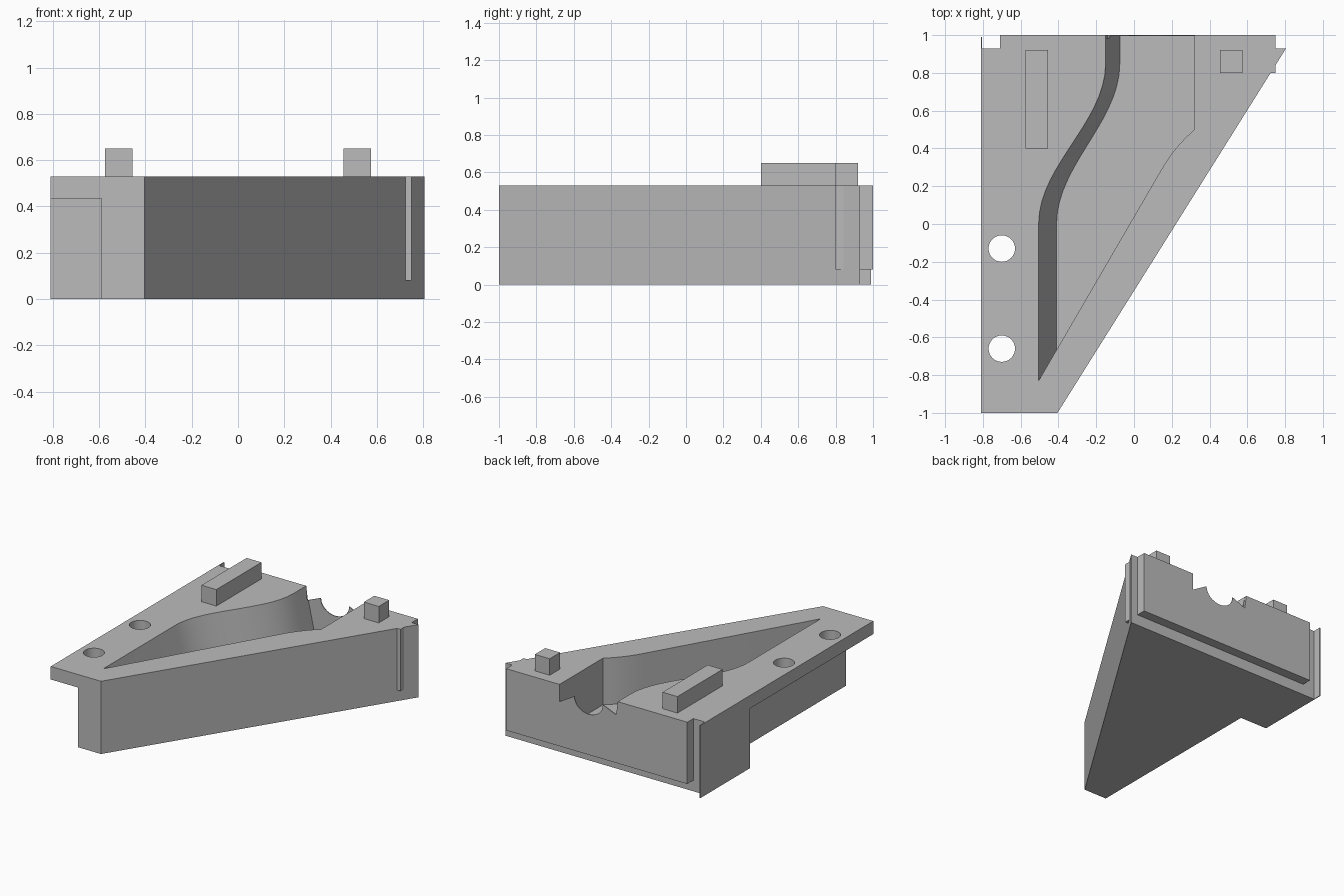
import bpy, bmesh, math
from mathutils import Vector
from mathutils.geometry import interpolate_bezier

if "Cube" in bpy.data.objects:
    bpy.data.objects.remove(bpy.data.objects["Cube"], do_unlink=True)

grey = bpy.data.materials.new("light_grey")
grey.use_nodes = True
grey.diffuse_color = (0.5, 0.5, 0.5, 1)
grey.node_tree.nodes["Principled BSDF"].inputs["Base Color"].default_value = (0.5, 0.5, 0.5, 1)

TOP = 0.53


def loft(name, rings):
    """Solid skinned through rings of equal point count, capped at both ends."""
    bm = bmesh.new()
    loops = [[bm.verts.new(p) for p in ring] for ring in rings]
    bm.faces.new(loops[0])
    bm.faces.new(loops[-1])
    n = len(loops[0])
    for a, b in zip(loops, loops[1:]):
        for i in range(n):
            j = (i + 1) % n
            bm.faces.new((a[i], a[j], b[j], b[i]))
    bmesh.ops.recalc_face_normals(bm, faces=bm.faces)
    mesh = bpy.data.meshes.new(name)
    bm.to_mesh(mesh)
    bm.free()
    mesh.materials.append(grey)
    obj = bpy.data.objects.new(name, mesh)
    bpy.context.collection.objects.link(obj)
    return obj


def prism(name, outline, z0, z1):
    return loft(name, [[(x, y, z) for x, y in outline] for z in (z0, z1)])


def box(name, x0, x1, y0, y1, z0, z1):
    return prism(name, [(x0, y0), (x1, y0), (x1, y1), (x0, y1)], z0, z1)


def combine(target, tool, operation):
    bpy.context.view_layer.objects.active = target
    mod = target.modifiers.new("combine", 'BOOLEAN')
    mod.operation, mod.solver, mod.object = operation, 'EXACT', tool
    bpy.ops.object.modifier_apply(modifier=mod.name)
    bpy.data.objects.remove(tool, do_unlink=True)


def bezier(a, b, c, d, count):
    pts = interpolate_bezier(*[Vector((*p, 0)) for p in (a, b, c, d)], count)
    return [(p.x, p.y) for p in pts]


# Wedge-shaped body with a raised tongue on the back
body = prism("body", [(-0.81, -1), (-0.405, -1), (0.805, 0.93), (-0.81, 0.93)], 0, TOP)
combine(body, box("tongue", -0.71, 0.75, 0.8, 1, 0.08, TOP), 'UNION')

# Recess under the side flange
combine(body, box("flange_recess", -1, -0.59, -1.1, 0.42, -0.1, 0.435), 'DIFFERENCE')

# Flange screw holes
for y in (-0.13, -0.66):
    ring = [(-0.7 + 0.07 * math.cos(a), y + 0.07 * math.sin(a))
            for a in (math.tau * i / 32 for i in range(32))]
    combine(body, prism("screw_hole", ring, 0.3, 0.7), 'DIFFERENCE')

# Curved channel: sloping S-shaped wall on one side, upright wall on the other
BACK = 0.994


def channel_ring(z, tip, x0, x1):
    curve = bezier((x0, 0), (x0, 0.31), (x1, 0.54), (x1, 0.85), 16)
    far = [(0.32, BACK)] + bezier((0.32, 0.5), (0.25, 0.44), (0.19, 0.37), (0.14, 0.28), 6)
    return [(x, y, z) for x, y in [tip] + curve + [(x1, BACK)] + far]


upper = (-0.505, -0.83), -0.505, -0.15
lower = (-0.41, -0.667), -0.41, -0.075
channel = loft("channel", [channel_ring(0.19, *lower),
                           channel_ring(TOP, *upper),
                           channel_ring(0.7, *upper)])
combine(body, channel, 'DIFFERENCE')

# Shaped opening in the thin wall closing the channel
arc = [(0.085 + 0.115 * math.cos(a), 0.475 - 0.1 * math.sin(a))
       for a in (math.pi * i / 16 for i in range(17))]
profile = [(0.32, 0.7), (0.32, 0.405)] + arc + [(-0.137, 0.43), (-0.15, TOP), (-0.15, 0.7)]
opening = loft("opening", [[(x, y, z) for x, z in profile] for y in (0.985, 1.05)])
combine(body, opening, 'DIFFERENCE')

bpy.ops.object.select_all(action='DESELECT')
body.select_set(True)
bpy.context.view_layer.objects.active = body
bpy.ops.object.shade_smooth_by_angle(angle=math.radians(30))

# Locating pegs on the top and the thin lip at the back corner
box("long_peg", -0.575, -0.455, 0.4, 0.92, TOP - 0.01, 0.65)
box("short_peg", 0.455, 0.575, 0.8, 0.92, TOP - 0.01, 0.65)
box("corner_lip", -0.81, -0.804, 0.93, 0.99, 0, TOP)
